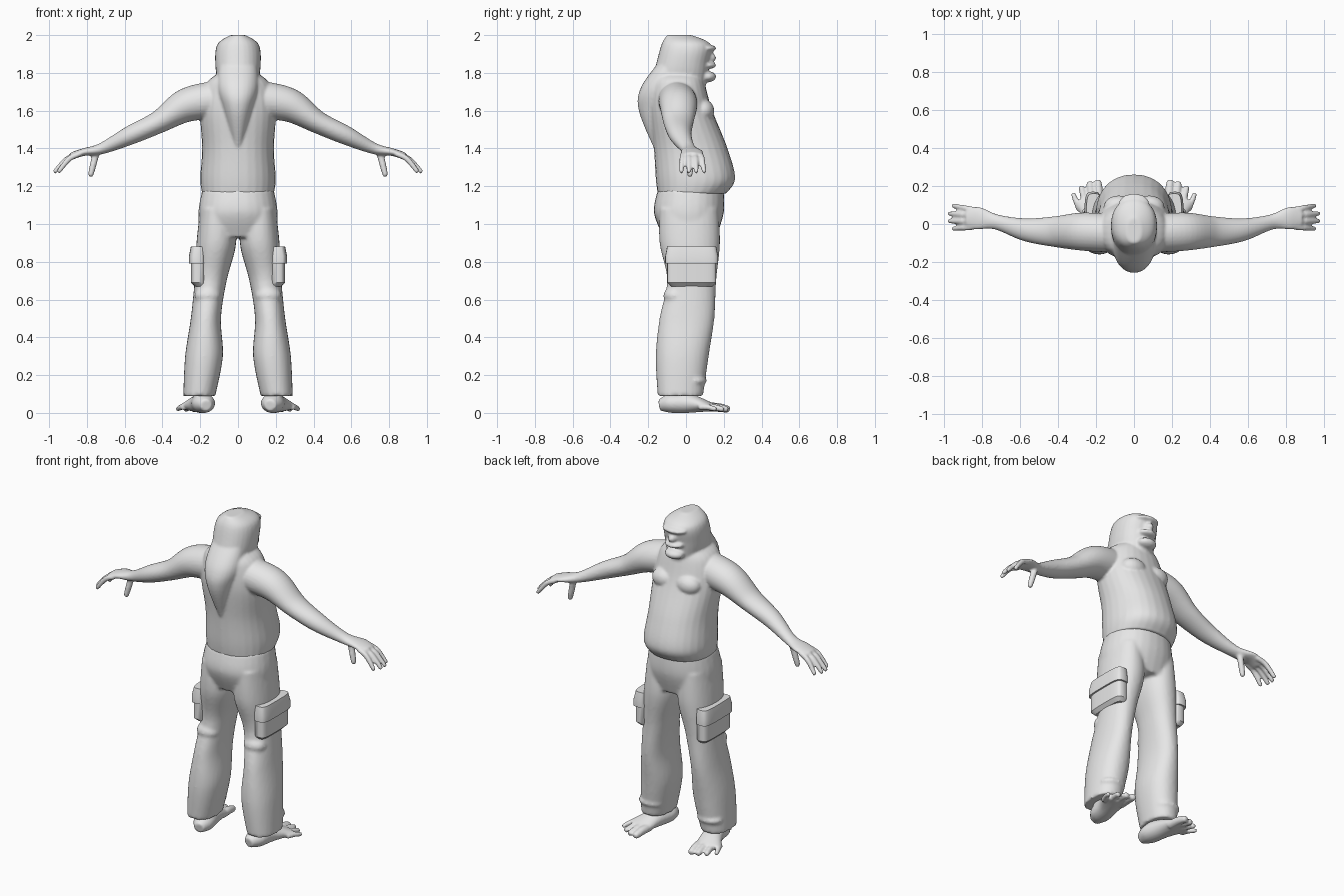
import bpy, bmesh
from math import cos, sin, pi, copysign
from mathutils import Vector, Matrix

default_cube = bpy.data.objects.get("Cube")
if default_cube:
    bpy.data.objects.remove(default_cube, do_unlink=True)

tone = (0.8, 0.8, 0.8, 1)
grey = bpy.data.materials.new("plain_grey")
grey.use_nodes = True
grey.diffuse_color = tone
grey.node_tree.nodes["Principled BSDF"].inputs["Base Color"].default_value = tone

ACROSS, ALONG, UP = Matrix.Identity(3)


def spline(rows, steps=8):
    """Smooth curve through the rows, column by column."""
    out, last = [], len(rows) - 1
    for i in range(last):
        before, start = rows[max(i - 1, 0)], rows[i]
        end, after = rows[i + 1], rows[min(i + 2, last)]
        for k in range(steps):
            t = k / steps
            ease = t * t * (3 - 2 * t)
            leave, arrive = t * (1 - t) ** 2, t * t * (t - 1)
            out.append([b + ease * (c - b) + leave * (c - a) / 2 + arrive * (d - b) / 2
                        for a, b, c, d in zip(before, start, end, after)])
    return out + [rows[-1]]


def outline(squareness, count=28):
    """Unit circle, or a rounded square for a higher squareness."""
    power = 2 / squareness
    for i in range(count):
        c, s = cos(2 * pi * i / count), sin(2 * pi * i / count)
        yield copysign(abs(c) ** power, c), copysign(abs(s) ** power, s)


def skin_rings(bm, rings):
    """Closed skin over a row of rings."""
    rings = [[bm.verts.new(point) for point in ring] for ring in rings]
    faces = [bm.faces.new(rings[0]), bm.faces.new(rings[-1])]
    for lower, upper in zip(rings, rings[1:]):
        for i in range(len(lower)):
            faces.append(bm.faces.new((lower[i - 1], lower[i], upper[i], upper[i - 1])))
    bmesh.ops.recalc_face_normals(bm, faces=faces)


def stack(bm, rows, side=1, squareness=2.2):
    """Level rings; each row holds height, inner, outer, back and front."""
    rings = []
    for height, inner, outer, back, front in rows:
        centre = Vector((side * (inner + outer) / 2, (back + front) / 2, height))
        wide, deep = ACROSS * (outer - inner) / 2, ALONG * (front - back) / 2
        rings.append([centre + wide * c + deep * s for c, s in outline(squareness)])
    skin_rings(bm, rings)


def centred(bm, rows):
    """Level rings on the middle plane; each row holds height, half width, back and front."""
    stack(bm, [(height, -half, half, back, front) for height, half, back, front in spline(rows)])


def limb(bm, rows, side, sideways):
    """Rings along a path; each row holds a point, half width and half thickness."""
    rows = spline(rows)
    points = [Vector((side * x, y, z)) for x, y, z, *size in rows]
    rings = []
    for i, (point, row) in enumerate(zip(points, rows)):
        ahead = points[min(i + 1, len(points) - 1)]
        tangent = (ahead - points[max(i - 1, 0)]).normalized()
        wide = (sideways - sideways.dot(tangent) * tangent).normalized()
        thick = tangent.cross(wide)
        rings.append([point + wide * c * row[-2] + thick * s * row[-1] for c, s in outline(2)])
    skin_rings(bm, rings)


def digit(bm, base, tip, radius, bow, side, sideways):
    """Finger or toe arched by bow, narrowing to a rounded tip."""
    base, tip = Vector(base), Vector(tip)
    middle = (base + tip) / 2 + UP * bow
    nail = tip + (tip - middle).normalized() * radius / 2
    path = ((base, radius), (middle, radius), (tip, radius * 0.8), (nail, radius * 0.4))
    limb(bm, [(*point, size, size) for point, size in path], side, sideways)


def blob(bm, centre, radii):
    placing = Matrix.Translation(centre) @ Matrix.Diagonal((*radii, 1))
    bmesh.ops.create_uvsphere(bm, u_segments=20, v_segments=12, radius=1, matrix=placing)


def finish(name, bm, voxel):
    """Object from the parts; a voxel size fuses them into one smooth skin."""
    mesh = bpy.data.meshes.new(name)
    bm.to_mesh(mesh)
    bm.free()
    mesh.materials.append(grey)
    part = bpy.data.objects.new(name, mesh)
    bpy.context.collection.objects.link(part)
    if voxel:
        fuse = part.modifiers.new("fuse", "REMESH")
        fuse.mode = "VOXEL"
        fuse.voxel_size = voxel
        fuse.use_smooth_shade = True
        soften = part.modifiers.new("soften", "SMOOTH")
        soften.factor, soften.iterations = 0.5, 4
    else:
        bpy.ops.object.select_all(action="DESELECT")
        part.select_set(True)
        bpy.context.view_layer.objects.active = part
        bpy.ops.object.shade_smooth_by_angle(angle=0.6)


# Torso with belly and sloping shoulders
body = bmesh.new()
centred(body, [(1.16, .19, -.15, .21), (1.24, .2, -.16, .26), (1.4, .19, -.17, .22),
               (1.6, .2, -.19, .14), (1.74, .17, -.18, .1), (1.8, .1, -.16, .08)])
# Head and neck
centred(body, [(1.7, .1, -.2, .1), (1.84, .12, -.16, .12), (1.95, .11, -.13, .13), (2, .04, -.1, .03)])
# Hair mane running down the back
centred(body, [(1.85, .1, -.15, 0), (1.72, .11, -.24, 0), (1.6, .08, -.25, 0), (1.4, .02, -.17, -.1)])
# Brow, nose, upper lip and jaw
for height, half, thick in ((1.93, .08, .02), (1.88, .03, .03), (1.84, .06, .02), (1.78, .06, .03)):
    blob(body, (0, .11, height), (half, .05, thick))

for side in (1, -1):
    # Chest muscle
    blob(body, (side * .08, .09, 1.6), (.08, .06, .06))
    # Arm from shoulder to knuckles
    limb(body, [(.1, -.05, 1.66, .1, .1), (.27, -.04, 1.63, .1, .09), (.42, -.04, 1.54, .08, .06),
                (.57, -.03, 1.47, .06, .05), (.72, .01, 1.4, .04, .03), (.82, .03, 1.38, .06, .02),
                (.88, .03, 1.36, .05, .02)], side, ALONG)
    # Four fanned fingers and a thumb
    for i in range(4):
        fan = i - 1.5
        digit(body, (.84, .03 + .03 * fan, 1.37), (.97 - .01 * fan * fan, .035 + .04 * fan, 1.28),
              .015, .02, side, ALONG)
    digit(body, (.75, .03, 1.38), (.78, .02, 1.26), .018, 0, side, ALONG)
finish("body", body, .0075)

# Trousers: hips and two loose legs
trousers = bmesh.new()
centred(trousers, [(1.18, .19, -.15, .2), (1.06, .21, -.17, .2), (.93, .2, -.12, .16)])
leg = spline([(1.08, .03, .2, -.14, .17), (.9, .01, .22, -.14, .18), (.7, .06, .23, -.1, .16),
              (.5, .09, .25, -.14, .15), (.3, .08, .28, -.16, .12), (.09, .12, .29, -.15, .09)])
for side in (1, -1):
    stack(trousers, leg, side)
    # Slack folds behind the knee and above the hem
    blob(trousers, (side * .16, -.06, .62), (.07, .06, .05))
    blob(trousers, (side * .2, .05, .17), (.08, .06, .03))
finish("trousers", trousers, .01)

# Heights of the pocket parts, each with how far the cloth puffs out there
pocket_parts = {"pocket": ((.67, -.02), (.69, 0), (.86, 0)),
                "pocket_flap": ((.79, .01), (.83, .01), (.88, 0))}

for side, word in ((1, "left"), (-1, "right")):
    # Cargo pocket and its flap
    for label, levels in pocket_parts.items():
        pocket = bmesh.new()
        stack(pocket, [(height, .17, .25 + puff, -.1 - puff, .16 + puff) for height, puff in levels],
              side, squareness=4)
        finish(f"{word}_{label}", pocket, voxel=0)

    # Bare foot with ankle
    foot = bmesh.new()
    limb(foot, [(.17, -.14, .04, .03, .03), (.18, -.08, .05, .06, .05),
                (.2, .02, .05, .06, .05), (.24, .14, .03, .08, .02)], side, ACROSS)
    blob(foot, (side * .19, -.04, .1), (.05, .07, .09))
    # Toes, shorter and thinner towards the outside
    for i in range(4):
        digit(foot, (.18 + .035 * i, .1 - .01 * i, .03), (.19 + .043 * i, .22 - .007 * i * i, .02),
              .024 - .003 * i, .005, side, ACROSS)
    finish(f"{word}_foot", foot, .007)
